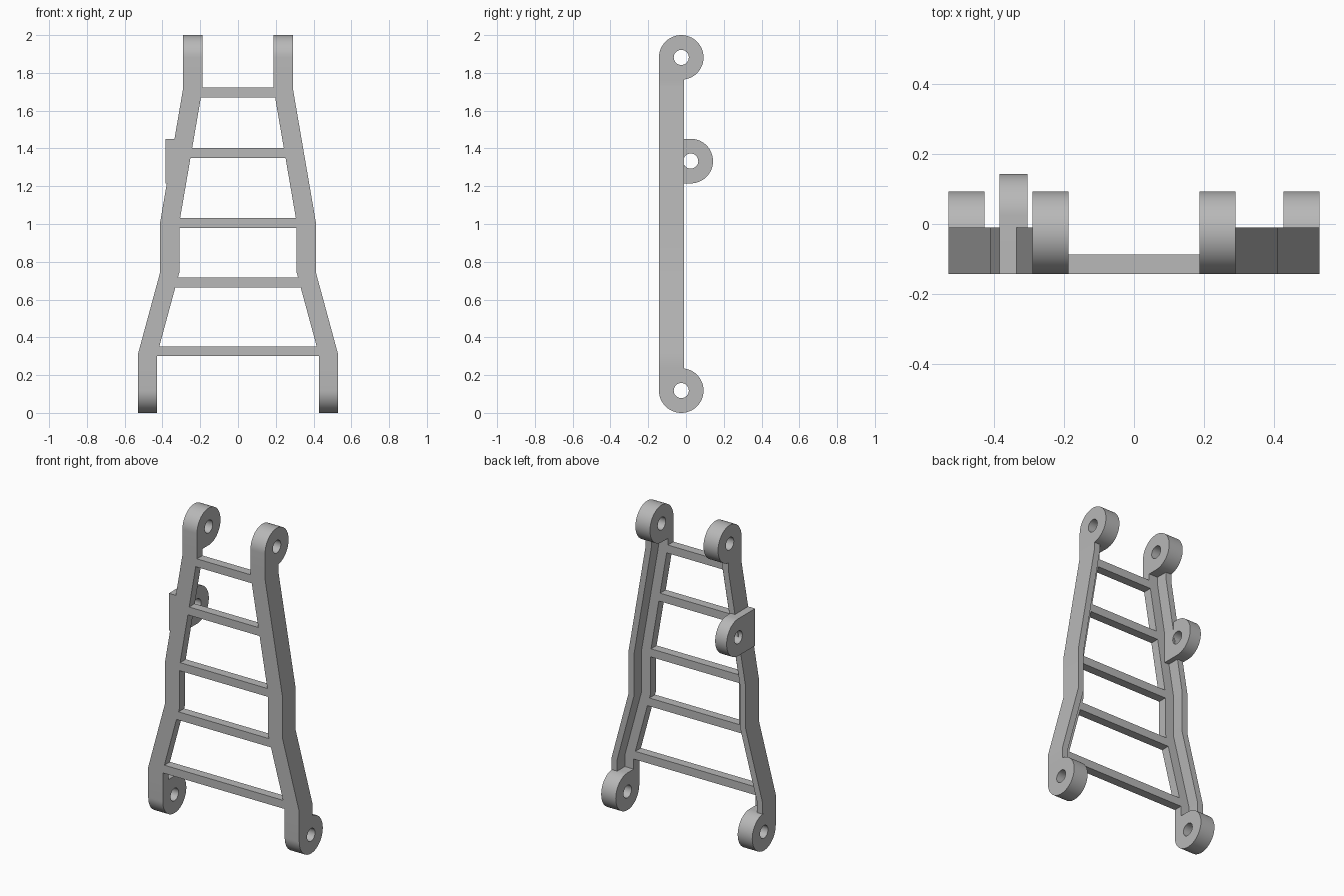
import bpy, bmesh
from math import sin, cos, radians

if "Cube" in bpy.data.objects:
    bpy.data.objects.remove(bpy.data.objects["Cube"])

grey = bpy.data.materials.new("plain grey")
grey.use_nodes = True
grey.diffuse_color = (0.48, 0.48, 0.48, 1)
grey.node_tree.nodes["Principled BSDF"].inputs["Base Color"].default_value = grey.diffuse_color

FRONT, BACK, WEB = -0.143, -0.01, -0.087
RADIUS, HOLE, WIDTH, FLANGE = 0.118, 0.04, 0.102, 0.04
LOW, HIGH = RADIUS, 2 - RADIUS


def finish(name, bm):
    bmesh.ops.recalc_face_normals(bm, faces=bm.faces)
    mesh = bpy.data.meshes.new(name)
    bm.to_mesh(mesh)
    bm.free()
    mesh.materials.append(grey)
    obj = bpy.data.objects.new(name, mesh)
    bpy.context.collection.objects.link(obj)
    bpy.ops.object.select_all(action="DESELECT")
    obj.select_set(True)
    bpy.context.view_layer.objects.active = obj
    bpy.ops.object.shade_smooth_by_angle(angle=radians(30))
    return obj


def arc(cy, cz, r, start, end, steps):
    angles = [radians(start + (end - start) * i / steps) for i in range(steps + 1)]
    return [(cy + r * cos(a), cz + r * sin(a)) for a in angles]


def side_plate(name, outline, centre, x0, x1):
    """Extrude a side outline with a round pin hole across x."""
    bm = bmesh.new()
    edges = []
    for loop in (outline, arc(*centre, HOLE, 0, 360, 32)[:-1]):
        vs = [bm.verts.new((x0, y, z)) for y, z in loop]
        edges += [bm.edges.new((vs[i - 1], vs[i])) for i in range(len(vs))]
    bmesh.ops.triangle_fill(bm, edges=edges, use_beauty=True)
    ext = bmesh.ops.extrude_face_region(bm, geom=bm.faces[:], use_keep_orig=True)
    verts = [g for g in ext["geom"] if isinstance(g, bmesh.types.BMVert)]
    bmesh.ops.translate(bm, verts=verts, vec=(x1 - x0, 0, 0))
    finish(name, bm)


def rail(name, side):
    """Loft an L section along the bent outer line of the frame."""
    bm = bmesh.new()
    rings = []
    for x, z in [(0.53, 2 * LOW), (0.53, 0.31), (0.412, 0.745), (0.412, 1.01),
                 (0.29, 1.72), (0.29, 2 - 2 * RADIUS)]:
        section = [(x, FRONT), (x, BACK), (x - FLANGE, BACK),
                   (x - FLANGE, WEB), (x - WIDTH, WEB), (x - WIDTH, FRONT)]
        rings.append([bm.verts.new((side * a, b, z)) for a, b in section])
    for lower, upper in zip(rings, rings[1:]):
        for i in range(len(lower)):
            bm.faces.new((lower[i - 1], lower[i], upper[i], upper[i - 1]))
    bm.faces.new(rings[0])
    bm.faces.new(rings[-1])
    finish(name, bm)


def rung(name, half, z0, z1):
    bm = bmesh.new()
    bmesh.ops.create_cube(bm, size=1)
    for v in bm.verts:
        v.co = (v.co.x * 2 * half, FRONT if v.co.y < 0 else WEB, z0 if v.co.z < 0 else z1)
    finish(name, bm)


# Rails with pivot ears at both ends
ear_y = FRONT + RADIUS
for side, label in ((1, "left"), (-1, "right")):
    rail(label + "_rail", side)
    top = arc(ear_y, HIGH, RADIUS, 180, -90, 48) + [(FRONT, HIGH - RADIUS)]
    bottom = [(y, 2 - z) for y, z in top]
    side_plate(label + "_top_ear", top, (ear_y, HIGH), side * (0.29 - WIDTH), side * 0.29)
    side_plate(label + "_bottom_ear", bottom, (ear_y, LOW), side * (0.53 - WIDTH), side * 0.53)

# Cross rungs, ending inside the rails
for i, (half, z) in enumerate([(0.46, 0.3), (0.36, 0.665), (0.34, 0.98), (0.28, 1.35), (0.22, 1.67)]):
    rung("rung_%d" % (i + 1), half, z, z + 0.052)

# Lug on the back of the right rail
lug_y, lug_z = 0.025, 1.333
lug = arc(lug_y, lug_z, RADIUS, 90, -90, 32) + [(FRONT, lug_z - RADIUS), (FRONT, lug_z + RADIUS)]
side_plate("rear_lug", lug, (lug_y, lug_z), -0.385, -0.305)
